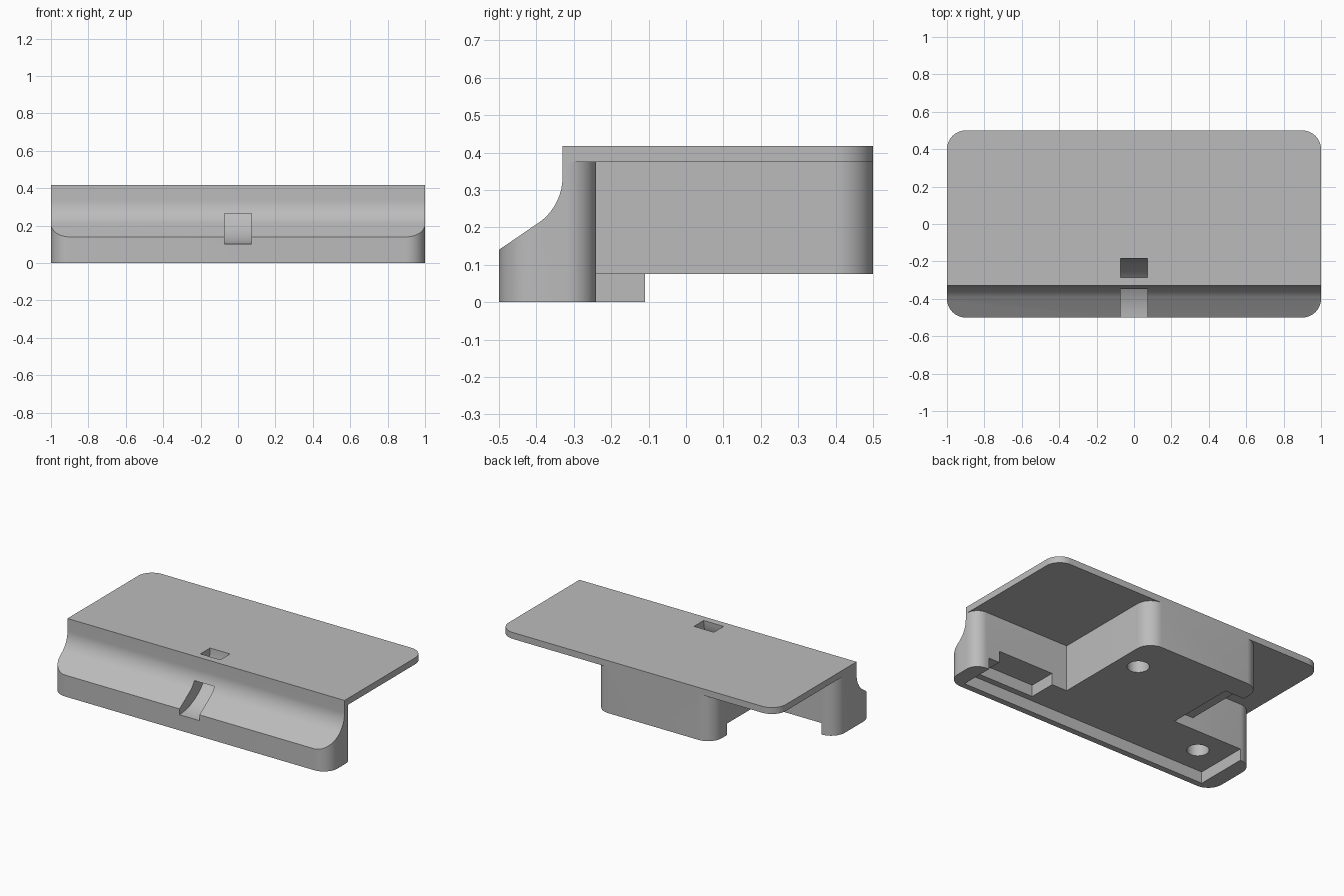
import bpy, bmesh, math
from mathutils import Vector

old = bpy.data.objects.get("Cube")
if old:
    bpy.data.objects.remove(old, do_unlink=True)

grey = bpy.data.materials.new("light_grey")
grey.use_nodes = True
tone = (0.5, 0.5, 0.5, 1)
grey.diffuse_color = tone
grey.node_tree.nodes["Principled BSDF"].inputs["Base Color"].default_value = tone


def rounded(corners, steps=10):
    """Outline from (x, y, radius) corners."""
    pts = []
    for i, (x, y, r) in enumerate(corners):
        p = Vector((x, y))
        if r == 0:
            pts.append(p)
            continue
        a = (Vector(corners[i - 1][:2]) - p).normalized()
        b = (Vector(corners[(i + 1) % len(corners)][:2]) - p).normalized()
        c = p + (a + b) * r
        for k in range(steps + 1):
            t = math.pi / 2 * k / steps
            pts.append(c - r * (b * math.cos(t) + a * math.sin(t)))
    return pts


def arc(cy, cz, r, start, end, steps=14):
    angles = [math.radians(start + (end - start) * k / steps) for k in range(steps + 1)]
    return [(cy + r * math.cos(t), cz + r * math.sin(t)) for t in angles]


def prism(name, pts, lo, hi, along_x=False):
    """Extrude an (x, y) outline up z, or a (y, z) profile along x."""
    place = (lambda p, h: (h, p[0], p[1])) if along_x else (lambda p, h: (p[0], p[1], h))
    bm = bmesh.new()
    face = bm.faces.new([bm.verts.new(place(p, lo)) for p in pts])
    new = bmesh.ops.extrude_face_region(bm, geom=[face])["geom"]
    shift = Vector(place((0, 0), hi - lo))
    bmesh.ops.translate(bm, verts=[v for v in new if isinstance(v, bmesh.types.BMVert)], vec=shift)
    bmesh.ops.recalc_face_normals(bm, faces=bm.faces)
    mesh = bpy.data.meshes.new(name)
    bm.to_mesh(mesh)
    bm.free()
    mesh.materials.append(grey)
    ob = bpy.data.objects.new(name, mesh)
    bpy.context.collection.objects.link(ob)
    return ob


def box(name, x0, x1, y0, y1, z0, z1):
    return prism(name, [(x0, y0), (x1, y0), (x1, y1), (x0, y1)], z0, z1)


def combine(target, other, operation):
    mod = target.modifiers.new(other.name, 'BOOLEAN')
    mod.operation, mod.solver, mod.object = operation, 'EXACT', other
    bpy.context.view_layer.objects.active = target
    bpy.ops.object.modifier_apply(modifier=mod.name)
    bpy.data.objects.remove(other, do_unlink=True)


# Body: full-width front with a narrower block reaching to the back
body = prism("stand_body", rounded([
    (-1, -0.5, 0.1), (1, -0.5, 0.1), (1, -0.24, 0.08), (0.31, -0.24, 0),
    (0.31, 0.5, 0.1), (-0.54, 0.5, 0.1), (-0.54, -0.11, 0), (-1, -0.11, 0.1)]), 0, 0.375)

# Top plate with rounded corners
plate = prism("top_plate", rounded([
    (-1, -0.5, 0.1), (1, -0.5, 0.1), (1, 0.5, 0.1), (-1, 0.5, 0.1)]), 0.375, 0.417)
combine(body, plate, 'UNION')

# Sloped front that sweeps up into the plate edge
sweep = arc(-0.48, 0.335, 0.15, -52, 0)
front = prism("front_sweep", [(-0.6, 0.066), (-0.5, 0.14)] + sweep + [(-0.33, 0.6), (-0.6, 0.6)],
              -1.2, 1.2, along_x=True)
combine(body, front, 'DIFFERENCE')

# Curved cable channel from the top to the front lip
channel = prism("cable_channel",
                [(-0.185, 0.6)] + arc(-0.5, 0.417, 0.315, 0, -90) + [(-0.6, 0.102), (-0.6, 0.202)]
                + arc(-0.5, 0.417, 0.215, -90, 0) + [(-0.285, 0.6)], -0.072, 0.072, along_x=True)
combine(body, channel, 'DIFFERENCE')

# Underside recess, two notches and two screw holes
combine(body, box("base_recess", -0.9, 0.9, -0.46, 0.7, -0.1, 0.075), 'DIFFERENCE')
combine(body, box("front_notch", 0.42, 0.82, -0.42, -0.2, 0, 0.15), 'DIFFERENCE')
combine(body, box("side_notch", -0.6, -0.4, -0.11, 0.35, 0, 0.15), 'DIFFERENCE')
for x, y in ((0.17, 0.24), (-0.72, -0.28)):
    ring = [(x + 0.065 * math.cos(t * math.pi / 16), y + 0.065 * math.sin(t * math.pi / 16))
            for t in range(32)]
    combine(body, prism("screw_hole", ring, 0, 0.22), 'DIFFERENCE')

body.select_set(True)
bpy.context.view_layer.objects.active = body
bpy.ops.object.shade_smooth_by_angle(angle=math.radians(30))
